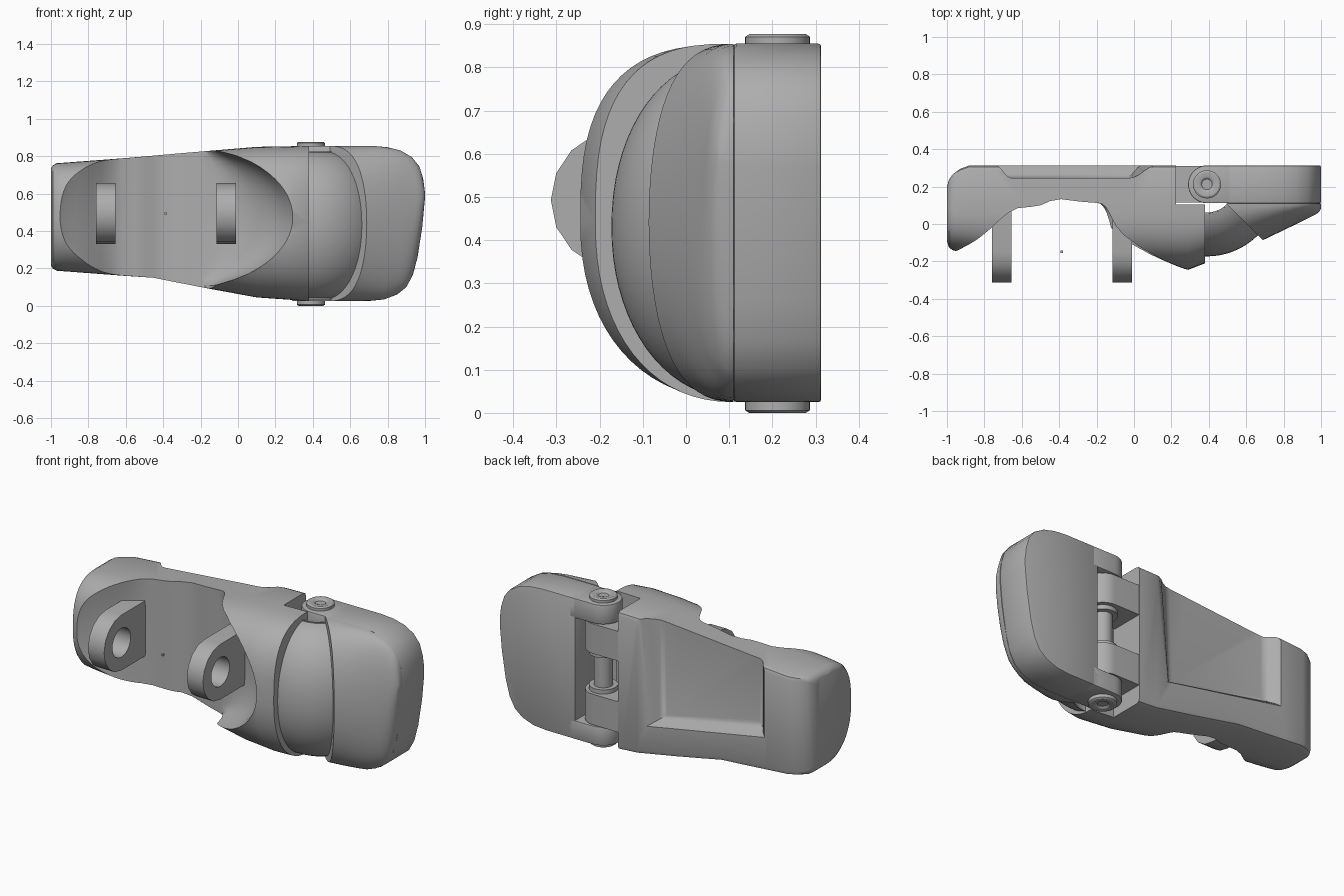
import bpy, bmesh, math

if "Cube" in bpy.data.objects:
    bpy.data.objects.remove(bpy.data.objects["Cube"], do_unlink=True)

grey = bpy.data.materials.new("mid_grey")
grey.use_nodes = True
grey.diffuse_color = (0.42, 0.42, 0.42, 1)
grey.node_tree.nodes["Principled BSDF"].inputs["Base Color"].default_value = (0.42, 0.42, 0.42, 1)

PIVOT = (0.39, 0.212)     # hinge axis, x and y
SIDE_Y = 0.11             # where the flat sides turn into the dome
BACK = 0.313              # flat back of body and flap


def loft(name, rings, closed=False):
    """Skin a row of equal-length rings; cap the ends unless closed."""
    bm = bmesh.new()
    rows = [[bm.verts.new(p) for p in r] for r in rings]
    pairs = list(zip(rows, rows[1:])) + ([(rows[-1], rows[0])] if closed else [])
    for a, b in pairs:
        for i in range(len(a)):
            j = (i + 1) % len(a)
            bm.faces.new((a[i], a[j], b[j], b[i]))
    if not closed:
        bm.faces.new(rows[0])
        bm.faces.new(rows[-1])
    bmesh.ops.remove_doubles(bm, verts=bm.verts, dist=1e-5)
    bmesh.ops.recalc_face_normals(bm, faces=bm.faces)
    me = bpy.data.meshes.new(name)
    bm.to_mesh(me)
    bm.free()
    ob = bpy.data.objects.new(name, me)
    bpy.context.collection.objects.link(ob)
    me.materials.append(grey)
    return ob


def prism(name, pts, lo, hi, axis):
    """Extrude a 2D outline along the named axis."""
    place = {"x": lambda p, t: (t, p[0], p[1]),
             "y": lambda p, t: (p[0], t, p[1]),
             "z": lambda p, t: (p[0], p[1], t)}[axis]
    return loft(name, [[place(p, t) for p in pts] for t in (lo, hi)])


def revolve(name, prof, a0, a1, steps):
    """Turn a closed (radius, z) profile about the hinge axis."""
    full = abs(a1 - a0) >= 360
    rings = []
    for i in range(steps if full else steps + 1):
        a = math.radians(a0 + (a1 - a0) * i / steps)
        rings.append([(PIVOT[0] + r * math.cos(a), PIVOT[1] + r * math.sin(a), z) for r, z in prof])
    return loft(name, rings, full)


def arc(cx, cy, r, a0, a1, n):
    return [(cx + r * math.cos(math.radians(a0 + (a1 - a0) * i / n)),
             cy + r * math.sin(math.radians(a0 + (a1 - a0) * i / n))) for i in range(n + 1)]


def lerp(table, x):
    for (x0, v0), (x1, v1) in zip(table, table[1:]):
        if x <= x1:
            return v0 + (v1 - v0) * max(0, x - x0) / (x1 - x0)
    return table[-1][1]


def dome(zlo, zhi, depth, n_top, n_bottom, steps=36):
    """Superelliptic front curve from top to bottom, as (y, z)."""
    zc, h = (zlo + zhi) / 2, (zhi - zlo) / 2
    pts = []
    for i in range(steps + 1):
        a = math.pi * i / steps
        c, s = math.cos(a), max(0, math.sin(a))
        n = n_top if c > 0 else n_bottom
        pts.append((SIDE_Y - depth * s ** (2 / n),
                    zc + h * math.copysign(abs(c) ** (2 / n), c)))
    return pts


def apply_mod(ob, mod):
    bpy.context.view_layer.objects.active = ob
    bpy.ops.object.modifier_apply(modifier=mod.name)


def cut(ob, cutter):
    m = ob.modifiers.new("cut", "BOOLEAN")
    m.operation, m.solver, m.object = "DIFFERENCE", "EXACT", cutter
    apply_mod(ob, m)
    bpy.data.objects.remove(cutter, do_unlink=True)


def bevel(ob, width):
    m = ob.modifiers.new("bevel", "BEVEL")
    m.width, m.segments, m.angle_limit = width, 2, math.radians(60)
    apply_mod(ob, m)


# Main body: domed loft along x, rounded at its narrow end
top = [(-1, 0.76), (-0.6, 0.79), (-0.2, 0.825), (0.1, 0.85), (0.38, 0.855)]
bottom = [(-1, 0.19), (-0.6, 0.16), (-0.45, 0.15), (-0.2, 0.1), (0.1, 0.045), (0.38, 0.025)]
back = [(-1, 0.2), (-0.99, 0.235), (-0.97, 0.265), (-0.93, 0.295), (-0.88, BACK)]
depth = [(-1, 0.2), (-0.99, 0.235), (-0.97, 0.25), (-0.9, 0.265), (0.29, 0.355), (0.38, 0.32)]
inset = [(-1, 0.025), (-0.99, 0.01), (-0.97, 0)]
rings = []
for x in (-1, -0.99, -0.97, -0.93, -0.88, -0.75, -0.6, -0.45, -0.3, -0.15, 0, 0.1, 0.2, 0.29, 0.38):
    i, yb = lerp(inset, x), lerp(back, x)
    lo, hi = lerp(bottom, x) + i, lerp(top, x) - i
    ring = [(yb, lo + 0.025), (yb, hi - 0.025), (yb - 0.007, hi - 0.007), (yb - 0.025, hi)]
    ring += dome(lo, hi, lerp(depth, x), 2.8, 2.2) + [(yb - 0.025, lo), (yb - 0.007, lo + 0.007)]
    rings.append([(x, y, z) for y, z in ring])
body = loft("main_body", rings)

# Saddle scooped out of the front: flat in the middle, a bowl at either end
saddle = [(-0.99, -0.6), (-0.97, -0.16), (-0.93, -0.125), (-0.87, -0.085), (-0.8, -0.03), (-0.74, 0.02),
          (-0.68, 0.062), (-0.62, 0.085), (-0.55, 0.092), (-0.5, 0.1), (-0.45, 0.122), (-0.39, 0.133),
          (-0.33, 0.125), (-0.27, 0.118), (-0.2, 0.113), (-0.1, 0.108), (-0.03, 0.09), (0.04, 0.06),
          (0.1, 0.02), (0.16, -0.03), (0.21, -0.085), (0.25, -0.15), (0.295, -0.25), (0.32, -0.6)]
rings = []
for i in range(-2, 29):
    z = 0.08 + 0.03 * i
    t = min(1, ((z - 0.475) / 0.37) ** 2)
    right, left = math.sqrt(max(1 - t, 0.05)), 1 - 0.25 * t
    rings.append([(-0.2 + (x + 0.2) * right if x > -0.2 else
                   -0.62 + (x + 0.62) * left if x < -0.62 else x, y, z) for x, y in saddle])
cut(body, loft("saddle_cutter", rings))
# Step that clears the hinge
cut(body, prism("step_cutter", [(0.225, 0.105), (0.6, 0.105), (0.6, 0.5), (0.225, 0.5)], -0.2, 1.2, "z"))
# Shallow pocket in the back with curved walls, open at the top
floor = [(-0.65, 0.42), (-0.05, 0.29), (-0.03, 1), (-0.65, 1)]
mouth = [(-0.735, 0.365), (0.04, 0.225), (0.13, 1), (-0.735, 1)]
rings = [[(a + (c - a) * f, y, b + (d - b) * f) for (a, b), (c, d) in zip(floor, mouth)]
         for f, y in ((0, 0.245), (0.2, 0.249), (0.42, 0.264), (0.6, 0.284), (0.8, 0.303), (1, 0.315), (1, 0.36))]
cut(body, loft("pocket_cutter", rings))

# Flap: flat rounded plate with a tapering dome in front
f_top = [(0.505, 0.855), (0.72, 0.855), (0.8, 0.848), (0.87, 0.83), (0.93, 0.795), (0.97, 0.745),
         (0.99, 0.68), (0.999, 0.61)]
f_bot = [(0.505, 0.025), (0.7, 0.026), (0.78, 0.034), (0.85, 0.06), (0.9, 0.1), (0.935, 0.165),
         (0.96, 0.26), (0.985, 0.42), (0.999, 0.57)]
plate = prism("flap_plate", f_top + f_bot[::-1], SIDE_Y, BACK, "y")
bevel(plate, 0.006)
f_depth = [(0.4, 0.33), (0.69, 0.196), (0.9, 0.095), (0.97, 0.06), (0.99, 0.045), (0.999, 0.03)]
rings = []
for x in (0.48, 0.56, 0.64, 0.72, 0.78, 0.83, 0.87, 0.9, 0.93, 0.95, 0.97, 0.985, 0.993, 0.999):
    rings.append([(x, y, z) for y, z in dome(lerp(f_bot, x), lerp(f_top, x), lerp(f_depth, x), 2.05, 2.0)])
flap_dome = loft("flap_dome", rings)
cut(flap_dome, prism("mitre_cutter", [PIVOT, (1.0, -0.398), (0, -0.398), (0, 0.212)], -0.2, 1.2, "z"))

# Curved knuckle cover that turns about the hinge, between body and flap
outer = [(max(PIVOT[1] - y, 0.155), z) for y, z in dome(0.035, 0.825, 0.283, 2.1, 2.05)]
revolve("knuckle_cover", [(0.15, 0.825)] + outer + [(0.15, 0.035)], -96, -36, 16)

# Hinge ears: outer pair on the flap, inner pair on the body
flap_ear = arc(*PIVOT, 0.101, 90, 270, 20) + [(0.54, 0.111), (0.54, BACK)]
body_ear = arc(*PIVOT, 0.098, -90, 90, 20) + [(0.2, 0.31), (0.2, 0.114)]
for side, (lo, hi), (lo2, hi2) in (("upper", (0.74, 0.855), (0.56, 0.735)),
                                   ("lower", (0.025, 0.135), (0.14, 0.32))):
    bevel(prism(side + "_flap_ear", flap_ear, lo, hi, "z"), 0.006)
    prism(side + "_body_ear", body_ear, lo2, hi2, "z")

# Hinge pin with dished heads and two collars
half = [(0, 0.01), (0.028, 0.01), (0.034, 0.003), (0.042, 0), (0.066, 0), (0.075, 0.006), (0.075, 0.03),
        (0.052, 0.03), (0.052, 0.32), (0.078, 0.32), (0.078, 0.345), (0.052, 0.345)]
revolve("hinge_pin", half + [(r, 0.877 - z) for r, z in reversed(half)], 0, 360, 40)

# Two D-shaped lugs with round eyes standing in the saddle
lug = arc(-0.15, 0.493, 0.163, 90, 270, 8) + [(0.125, 0.33), (0.125, 0.656)]
for name, x in (("right_lug", -0.76), ("left_lug", -0.115)):
    ob = prism(name, lug, x, x + 0.105, "x")
    cut(ob, prism("eye_cutter", arc(-0.15, 0.493, 0.085, 0, 345, 23), x - 0.1, x + 0.2, "x"))

# Tiny marker on the lug axis
prism("axis_marker", [(-0.392, -0.155), (-0.38, -0.155), (-0.38, -0.143), (-0.392, -0.143)], 0.487, 0.499, "z")

# Smooth shading with crisp edges
for ob in bpy.context.collection.objects:
    if ob.type == "MESH" and grey.name in ob.data.materials:
        bpy.ops.object.select_all(action="DESELECT")
        ob.select_set(True)
        bpy.context.view_layer.objects.active = ob
        bpy.ops.object.shade_smooth_by_angle(angle=math.radians(32))
